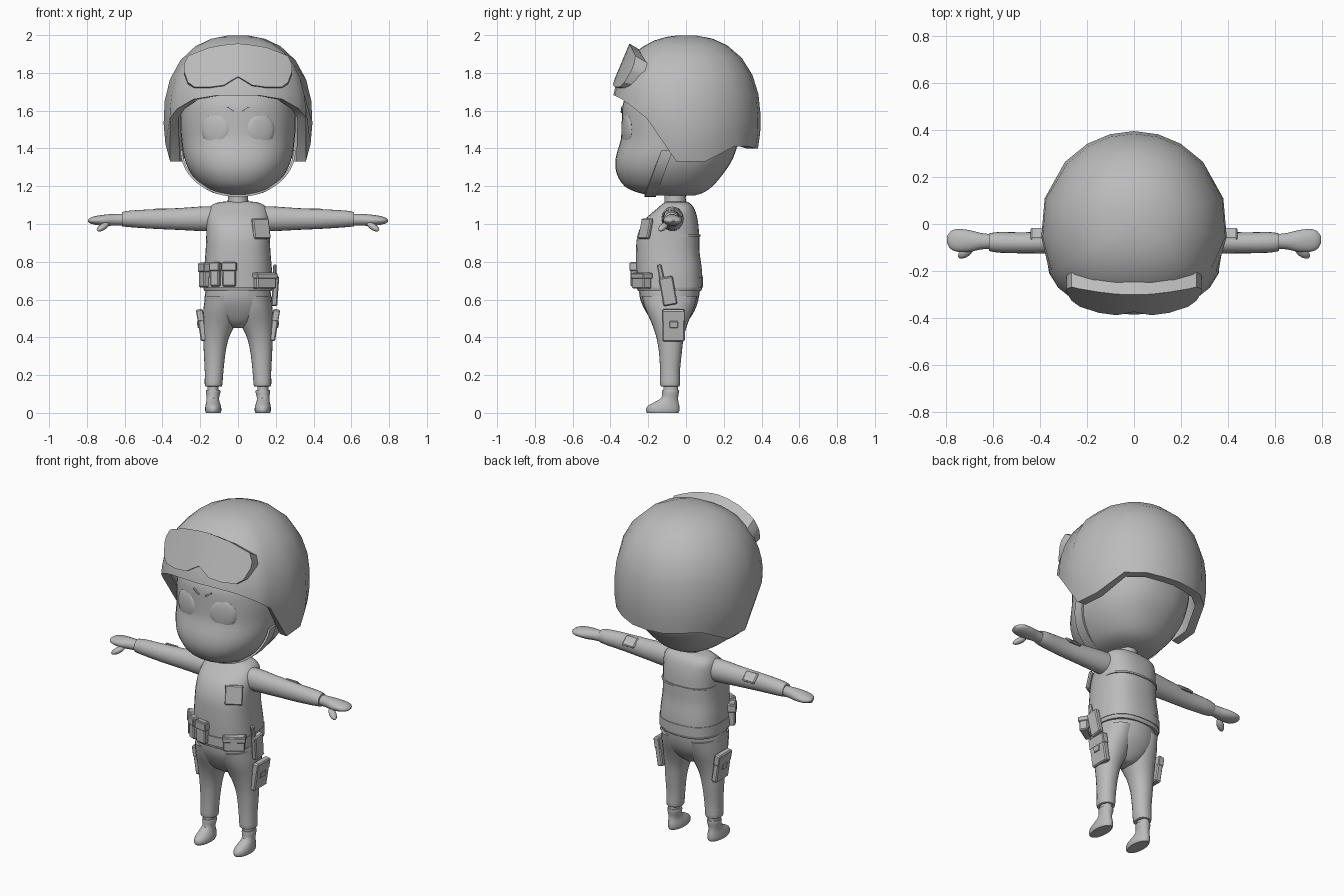
import bpy, bmesh
from math import sin, cos, pi, radians
from mathutils import Matrix, Vector, Euler

old = bpy.data.objects.get("Cube")
if old:
    bpy.data.objects.remove(old, do_unlink=True)

GREY = (0.5, 0.5, 0.5, 1)
grey = bpy.data.materials.new("plain grey")
grey.use_nodes = True
grey.diffuse_color = GREY
grey.node_tree.nodes["Principled BSDF"].inputs["Base Color"].default_value = GREY


def finish(name, bm, mirror=False, sharp=38):
    """Turn a bmesh into a shaded object, optionally with its mirrored twin."""
    if mirror:
        geo = bmesh.ops.duplicate(bm, geom=bm.verts[:] + bm.edges[:] + bm.faces[:])["geom"]
        for v in geo:
            if isinstance(v, bmesh.types.BMVert):
                v.co.x = -v.co.x
    bmesh.ops.recalc_face_normals(bm, faces=bm.faces[:])
    me = bpy.data.meshes.new(name)
    bm.to_mesh(me)
    bm.free()
    me.materials.append(grey)
    me.shade_smooth()
    me.set_sharp_from_angle(angle=radians(sharp))
    ob = bpy.data.objects.new(name, me)
    bpy.context.collection.objects.link(ob)
    return ob


def skin(rings, caps=True):
    """Bridge equal-length closed rings of points."""
    bm = bmesh.new()
    rows = [[bm.verts.new(p) for p in ring] for ring in rings]
    n = len(rows[0])
    for a, b in zip(rows, rows[1:]):
        for i in range(n):
            j = (i + 1) % n
            bm.faces.new((a[i], a[j], b[j], b[i]))
    if caps:
        bm.faces.new(rows[0])
        bm.faces.new(rows[-1])
    return bm


def smooth_rows(rows, steps):
    """Catmull-Rom interpolation between section rows."""
    out = []
    pts = [Vector(r) for r in rows]
    for i in range(len(pts) - 1):
        a, b = pts[i], pts[i + 1]
        p, q = pts[max(i - 1, 0)], pts[min(i + 2, len(pts) - 1)]
        for k in range(steps):
            t = k / steps
            out.append(a + (b - p) * t / 2 + (p * 2 - a * 5 + b * 4 - q) * t * t / 2
                       + (a * 3 - b * 3 + q - p) * t ** 3 / 2)
    return out + [pts[-1]]


def loft(name, rows, axis="z", power=2.0, seg=24, steps=3, mirror=False):
    """Rows are (position, u low, u high, v low, v high) of rounded sections."""
    rings = []
    for w, u0, u1, v0, v1 in smooth_rows(rows, steps):
        ring = []
        for i in range(seg):
            c, s = cos(2 * pi * i / seg), sin(2 * pi * i / seg)
            k = (abs(c) ** power + abs(s) ** power) ** (-1 / power)
            u = (u0 + u1) / 2 + (u1 - u0) / 2 * k * c
            v = (v0 + v1) / 2 + (v1 - v0) / 2 * k * s
            ring.append((u, v, w) if axis == "z" else (w, u, v))
        rings.append(ring)
    return finish(name, skin(rings), mirror)


def box(name, at, size, turn=(0, 0, 0), mirror=False, bevel=0.006):
    bm = bmesh.new()
    bmesh.ops.create_cube(bm, size=1)
    bmesh.ops.scale(bm, vec=size, verts=bm.verts)
    if bevel:
        bmesh.ops.bevel(bm, geom=bm.edges[:], offset=bevel, segments=1, affect="EDGES")
    rot = Euler([radians(t) for t in turn]).to_matrix().to_4x4()
    bmesh.ops.transform(bm, matrix=Matrix.Translation(at) @ rot, verts=bm.verts)
    return finish(name, bm, mirror, 30)


def ball(name, at, size, turn=(0, 0, 0), mirror=False):
    bm = bmesh.new()
    bmesh.ops.create_uvsphere(bm, u_segments=16, v_segments=10, radius=1)
    rot = Euler([radians(t) for t in turn]).to_matrix().to_4x4()
    bmesh.ops.transform(bm, matrix=Matrix.Translation(at) @ rot @ Matrix.Diagonal((*size, 1)), verts=bm.verts)
    return finish(name, bm, mirror)


# Helmet: domed shell whose rim height follows the angle from the front
RIM = [(0, 1.68), (17, 1.68), (35, 1.66), (50, 1.61), (60, 1.56), (82, 1.33),
       (106, 1.33), (132, 1.41), (150, 1.41), (165, 1.40), (180, 1.40)]
around = RIM + [(360 - a, z) for a, z in RIM[-2:0:-1]]


def shell_ring(f, inset):
    ring = []
    for deg, rim in around:
        a = radians(deg)
        n = 2.5 if cos(a) > 0 else 2.0
        k = (abs(sin(a)) ** n + abs(cos(a)) ** n) ** (-1 / n)
        z = 2 - (2 - rim) * f
        r = 0.395 * (1 - (abs(z - 1.55) / 0.45) ** 2.3) ** (1 / 2.3)
        r = max(r - inset, 0.02) * k
        ring.append((r * sin(a), -r * cos(a), z - (inset * 0.8 if f < 0.9 else 0)))
    return ring


levels = [0.003, 0.03, 0.09, 0.2, 0.35, 0.52, 0.7, 0.86, 1]
finish("helmet", skin([shell_ring(f, 0) for f in levels]
                      + [shell_ring(f, 0.05) for f in levels[:1:-1]]))

# Goggles resting on the helmet: curved tilted slab with a nose notch
half = [(0, 1.78, 1.955), (0.035, 1.76, 1.953), (0.075, 1.735, 1.948), (0.15, 1.725, 1.935),
        (0.23, 1.725, 1.905), (0.265, 1.75, 1.89), (0.287, 1.81, 1.845)]
columns = [(-x, a, b) for x, a, b in half[:0:-1]] + half


def goggle_ring(x, low, high, grow=0.0, depth=0.07):
    def front(z):
        return -0.39 + (z - 1.74) * 0.42 + 0.85 * x * x
    return [(x, front(low), low), (x, front(high), high),
            (x, front(high) + depth, high - depth * 0.6), (x, front(low) + depth, low - depth * 0.25)]


finish("goggles", skin([goggle_ring(*c) for c in columns]), sharp=30)

# Head and face
loft("head", [(1.15, -.06, .06, -.17, .04), (1.165, -.13, .13, -.25, .09), (1.2, -.19, .19, -.325, .14),
              (1.27, -.25, .25, -.368, .2), (1.35, -.285, .285, -.372, .25), (1.45, -.3, .3, -.345, .28),
              (1.55, -.305, .305, -.34, .29), (1.65, -.29, .29, -.33, .29), (1.75, -.24, .24, -.26, .24),
              (1.83, -.12, .12, -.15, .12)], power=2.3, seg=32)
ball("eyes", (.12, -.313, 1.5), (.078, .018, .085), (0, 0, 18), True)
box("brows", (.04, -.338, 1.605), (.045, .012, .008), (0, -35, 5), True, 0)

# Chin strap hanging from the helmet
strap = []
for i in range(25):
    a = pi * i / 24
    ring = []
    for r, y in ((0, -.03), (.012, -.03), (.012, .03), (0, .03)):
        ring.append(((.293 + r) * cos(a), -.1 - .09 * sin(a) + y, 1.39 - (.235 + r) * sin(a)))
    strap.append(ring)
finish("chin_strap", skin(strap))
loft("neck", [(1.06, -.07, .07, -.13, .02), (1.11, -.055, .055, -.115, 0), (1.19, -.055, .055, -.115, 0)])

# Vest and belt
loft("vest", [(.645, -.165, .165, -.24, .065), (.655, -.182, .182, -.26, .085), (.75, -.18, .18, -.265, .085),
              (.85, -.172, .172, -.265, .072), (.94, -.168, .168, -.257, .07), (1.02, -.166, .166, -.22, .062),
              (1.08, -.155, .155, -.155, .045), (1.11, -.12, .12, -.12, .02), (1.12, -.06, .06, -.1, 0)],
     power=2.6, seg=32)
loft("belt", [(.665, -.186, .186, -.27, .09), (.72, -.185, .185, -.271, .09)], power=2.6, seg=32, steps=1)
loft("back_seam", [(.935, -.166, .166, -.2, .076), (.945, -.166, .166, -.2, .076)], power=2.6, seg=32, steps=1)
box("chest_pocket", (.122, -.213, .975), (.1, .02, .11), (-12, 0, 30))

# Belt pouches: x, y, z, turn, width, height
for i, (x, y, z, turn, w, h) in enumerate([(-.045, -.265, .735, -8, .07, .13), (-.115, -.245, .735, -25, .05, .13),
                                           (-.172, -.185, .73, -60, .06, .13), (.14, -.235, .7, 32, .12, .085)]):
    box(f"belt_pouch_{i + 1}", (x, y, z), (w, .05, h), (0, 0, turn))
    box(f"pouch_flap_{i + 1}", (x, y, z + h * .3), (w + .008, .06, h * .35), (0, 0, turn), bevel=.004)

# Holster and thigh pouches
box("holster", (.197, -.095, .645), (.032, .075, .15), (10, 4, 0))
box("holster_grip", (.195, -.135, .745), (.02, .025, .08), (12, 0, 0))
box("thigh_pouches", (.192, -.065, .465), (.035, .118, .17), (0, 9, 0), True)
box("thigh_flaps", (.2, -.065, .515), (.036, .122, .06), (0, 9, 0), True, .004)
box("thigh_buckles", (.21, -.065, .468), (.012, .045, .035), (0, 9, 0), True, .003)

# Trousers
loft("hips", [(.45, -.03, .03, -.13, -.03), (.48, -.1, .1, -.175, .005), (.54, -.165, .165, -.215, .045),
              (.6, -.177, .177, -.242, .066), (.66, -.17, .17, -.25, .075)], power=2.2)
loft("trouser_legs", [(.14, .088, .17, -.13, -.038), (.15, .083, .176, -.137, -.032), (.22, .077, .176, -.137, -.032),
                      (.32, .066, .181, -.143, -.022), (.4, .047, .184, -.157, -.012),
                      (.47, .015, .186, -.18, .008), (.55, -.005, .183, -.215, .04),
                      (.62, 0, .172, -.235, .06)], power=2.2, mirror=True)

# Boots
loft("ankles", [(.1, .102, .162, -.12, -.042), (.15, .102, .162, -.12, -.042)], steps=1, mirror=True)
loft("boots", [(0, .093, .17, -.205, -.04), (.012, .088, .174, -.212, -.035), (.035, .09, .173, -.205, -.035),
               (.058, .098, .168, -.165, -.04), (.08, .1, .166, -.13, -.042), (.11, .093, .17, -.127, -.037),
               (.122, .095, .168, -.125, -.038)], steps=2, mirror=True)

# Arms with sleeve cuff, mitten hand and thumb
loft("sleeves", [(.1, -.13, -.01, .965, 1.09), (.18, -.13, -.015, .962, 1.093), (.3, -.126, -.025, .968, 1.085),
                 (.45, -.125, -.035, .975, 1.078), (.57, -.122, -.034, .983, 1.071),
                 (.615, -.115, -.04, .988, 1.063)], axis="x", seg=20, mirror=True)
loft("hands", [(.59, -.105, -.045, .993, 1.053), (.65, -.108, -.038, .992, 1.053), (.7, -.119, -.026, .99, 1.05),
               (.75, -.118, -.021, .995, 1.043), (.78, -.105, -.032, 1.002, 1.034),
               (.795, -.08, -.055, 1.012, 1.022)], axis="x", seg=20, mirror=True)
ball("thumbs", (.715, -.12, .985), (.042, .02, .017), (0, 28, -35), True)
box("sleeve_patches", (.4, -.042, 1.06), (.08, .065, .014), (-42, 0, 0), True)
